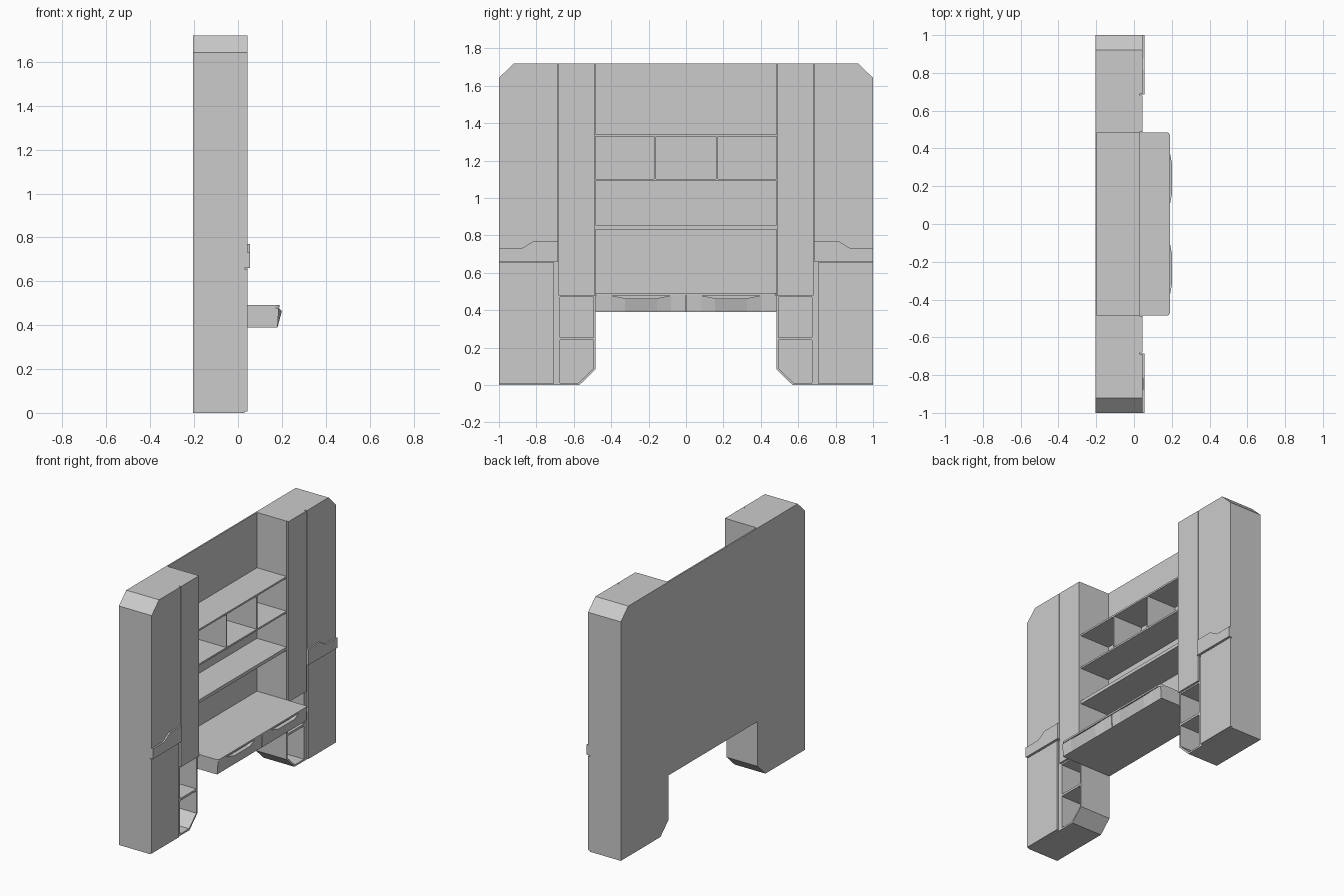
import bpy, bmesh

if "Cube" in bpy.data.objects:
    bpy.data.objects.remove(bpy.data.objects["Cube"])

BACK, FACE, DOOR = -0.205, 0.03, 0.044   # depth planes along x


def finish(name, bm):
    bmesh.ops.recalc_face_normals(bm, faces=bm.faces)
    me = bpy.data.meshes.new(name)
    bm.to_mesh(me)
    bm.free()
    ob = bpy.data.objects.new(name, me)
    bpy.context.collection.objects.link(ob)
    return ob


def prism(name, pts, x0, x1, s=1):
    """Extrude a (y, z) outline from x0 to x1; s = -1 mirrors it in y."""
    bm = bmesh.new()
    f = bm.faces.new([bm.verts.new((x0, s * y, z)) for y, z in pts])
    r = bmesh.ops.extrude_face_region(bm, geom=[f])
    vs = [g for g in r["geom"] if isinstance(g, bmesh.types.BMVert)]
    bmesh.ops.translate(bm, verts=vs, vec=(x1 - x0, 0, 0))
    return finish(name, bm)


def box(name, x0, x1, y0, y1, z0, z1, s=1):
    return prism(name, [(y0, z0), (y1, z0), (y1, z1), (y0, z1)], x0, x1, s)


def cut(ob, cutter):
    m = ob.modifiers.new("cut", "BOOLEAN")
    m.operation, m.solver, m.object = "DIFFERENCE", "EXACT", cutter
    cutter.hide_render = True
    bpy.context.view_layer.objects.active = ob
    bpy.ops.object.modifier_apply(modifier=m.name)
    bpy.data.objects.remove(cutter)


def drawer_front(name, s):
    """Faceted front whose upper edge bulges out as a finger pull."""
    bm = bmesh.new()
    ys = [0.003, 0.08, 0.155, 0.325, 0.40, 0.483]
    out = [0.186, 0.186, 0.2, 0.2, 0.186, 0.186]
    top_z = [0.479, 0.479, 0.464, 0.464, 0.479, 0.479]
    rows = []
    for y, x, z in zip(ys, out, top_z):
        rows.append([bm.verts.new(c) for c in (
            (0.172, s * y, 0.39), (0.18, s * y, 0.39),
            (x, s * y, z), (0.172, s * y, z))])
    for a, b in zip(rows, rows[1:]):
        for i in range(4):
            j = (i + 1) % 4
            bm.faces.new((a[i], a[j], b[j], b[i]))
    bm.faces.new(rows[0])
    bm.faces.new(rows[-1])
    return finish(name, bm)


for s, side in ((-1, "left"), (1, "right")):
    # Tower carcass with clipped top and foot corners
    tower = prism(f"{side}_tower", [(0.57, 0), (1, 0), (1, 1.642), (0.92, 1.72),
                                    (0.485, 1.72), (0.485, 0.082)], BACK, FACE, s)
    # Two open cubbies in the tower foot
    cut(tower, box("cutter", BACK + 0.012, 0.1, 0.495, 0.675, 0.255, 0.47, s))
    cut(tower, prism("cutter", [(0.575, 0.012), (0.675, 0.012), (0.675, 0.24),
                                (0.495, 0.24), (0.495, 0.088)], BACK + 0.012, 0.1, s))
    # Door panels
    box(f"{side}_inner_door", FACE, DOOR, 0.487, 0.681, 0.48, 1.72, s)
    prism(f"{side}_upper_door", [(0.687, 0.70), (1, 0.70), (1, 1.642), (0.92, 1.72),
                                 (0.687, 1.72)], FACE, DOOR, s)
    box(f"{side}_lower_door", FACE, DOOR, 0.705, 1, 0.007, 0.655, s)
    # Stepped handle band
    prism(f"{side}_door_handle", [(0.685, 0.66), (1, 0.66), (1, 0.73), (0.88, 0.73),
                                  (0.815, 0.77), (0.685, 0.77)], FACE, 0.055, s)
    drawer_front(f"{side}_drawer_front", s)

# Back panel and shelves
box("back_panel", BACK, BACK + 0.01, -0.485, 0.485, 0.39, 1.72)
for name, z0, z1 in (("top_shelf", 1.328, 1.34), ("middle_shelf", 1.09, 1.102),
                     ("bottom_shelf", 0.832, 0.855)):
    box(name, BACK, FACE, -0.485, 0.485, z0, z1)
for s, side in ((-1, "left"), (1, "right")):
    box(f"{side}_shelf_divider", BACK + 0.01, FACE, 0.16, 0.17, 1.102, 1.328, s)

# Desk body and worktop with rounded front corners
box("desk_body", BACK + 0.01, 0.172, -0.485, 0.485, 0.39, 0.48)
worktop = box("desk_top", BACK, 0.19, -0.485, 0.485, 0.48, 0.492)
bm = bmesh.new()
bm.from_mesh(worktop.data)
corners = [e for e in bm.edges if all(v.co.x > 0.18 for v in e.verts)
           and abs(e.verts[0].co.y - e.verts[1].co.y) < 0.01]
bmesh.ops.bevel(bm, geom=corners, offset=0.018, segments=4, profile=0.5, affect="EDGES")
bm.to_mesh(worktop.data)
bm.free()
